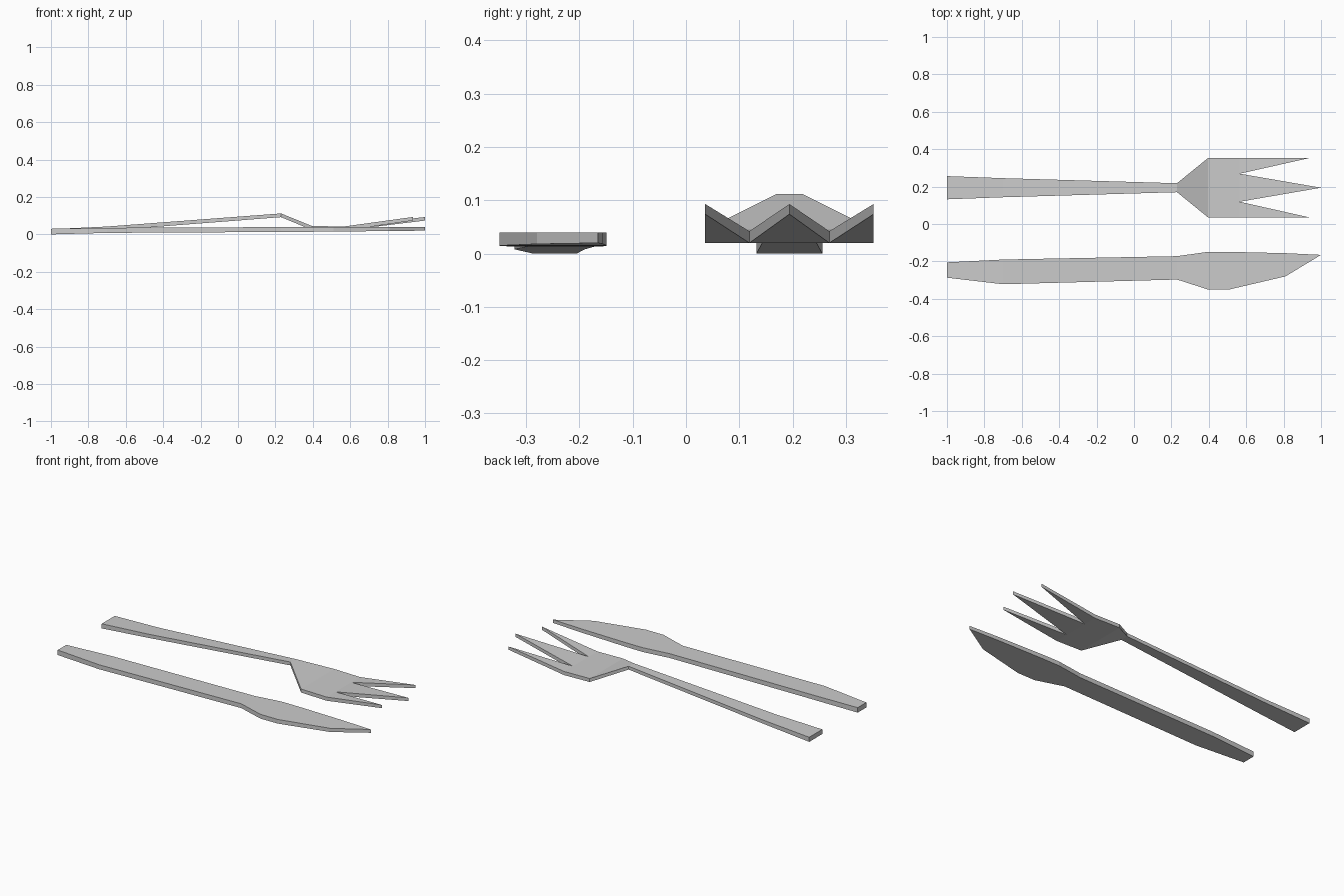
import bpy

if "Cube" in bpy.data.objects:
    bpy.data.objects.remove(bpy.data.objects["Cube"])

def build(name, top, bottom_z, faces):
    """Closed plate: top surface points, matching underside heights, side walls."""
    n = len(top)
    verts = list(top) + [(p[0], p[1], b) for p, b in zip(top, bottom_z)]
    edges = {(f[i], f[(i + 1) % len(f)]) for f in faces for i in range(len(f))}
    polys = list(faces) + [[i + n for i in reversed(f)] for f in faces]
    polys += [(b, a, a + n, b + n) for a, b in edges if (b, a) not in edges]
    mesh = bpy.data.meshes.new(name)
    mesh.from_pydata(verts, [], polys)
    mesh.validate()
    obj = bpy.data.objects.new(name, mesh)
    bpy.context.collection.objects.link(obj)

def strip(stations):
    """Stations (x, y low, y high, z top, z bottom) to points and quads."""
    top, low, faces = [], [], []
    for i, (x, y0, y1, zt, zb) in enumerate(stations):
        top += [(x, y0, zt), (x, y1, zt)]
        low += [zb, zb]
        if i:
            k = 2 * i
            faces.append((k - 2, k, k + 1, k - 1))
    return top, low, faces

# fork handle, shoulder and palm
C, W, NOTCH = 0.194, 0.158, 0.075
profile = [(-1, .062, .028, 0), (-.7, .051, .042, .02), (.23, .024, .112, .092),
           (.395, W, .045, .024), (.565, W, .042, .02)]
top, low, faces = strip([(x, C - h, C + h, zt, zb) for x, h, zt, zb in profile])

# fork tines: notch points, then the three tips
top += [(.565, C - NOTCH, .042), (.565, C + NOTCH, .042),
        (.935, C - W, .093), (1, C, .093), (.935, C + W, .093)]
low += [.02, .02, .074, .074, .074]
faces[-1] = (6, 8, 10, 11, 9, 7)
faces += [(8, 12, 10), (10, 13, 11), (11, 14, 9)]
build("fork", top, low, faces)

# knife handle and blade
top, low, faces = strip([
    (-1, -.287, -.205, .030, 0), (-.7, -.322, -.19, .035, .008),
    (.23, -.297, -.172, .039, .013), (.395, -.35, -.149, .04, .014),
    (.51, -.35, -.149, .04, .015), (.81, -.28, -.156, .04, .018)])
top.append((1, -.165, .04))
low.append(.02)
faces.append((10, 12, 11))
build("knife", top, low, faces)
